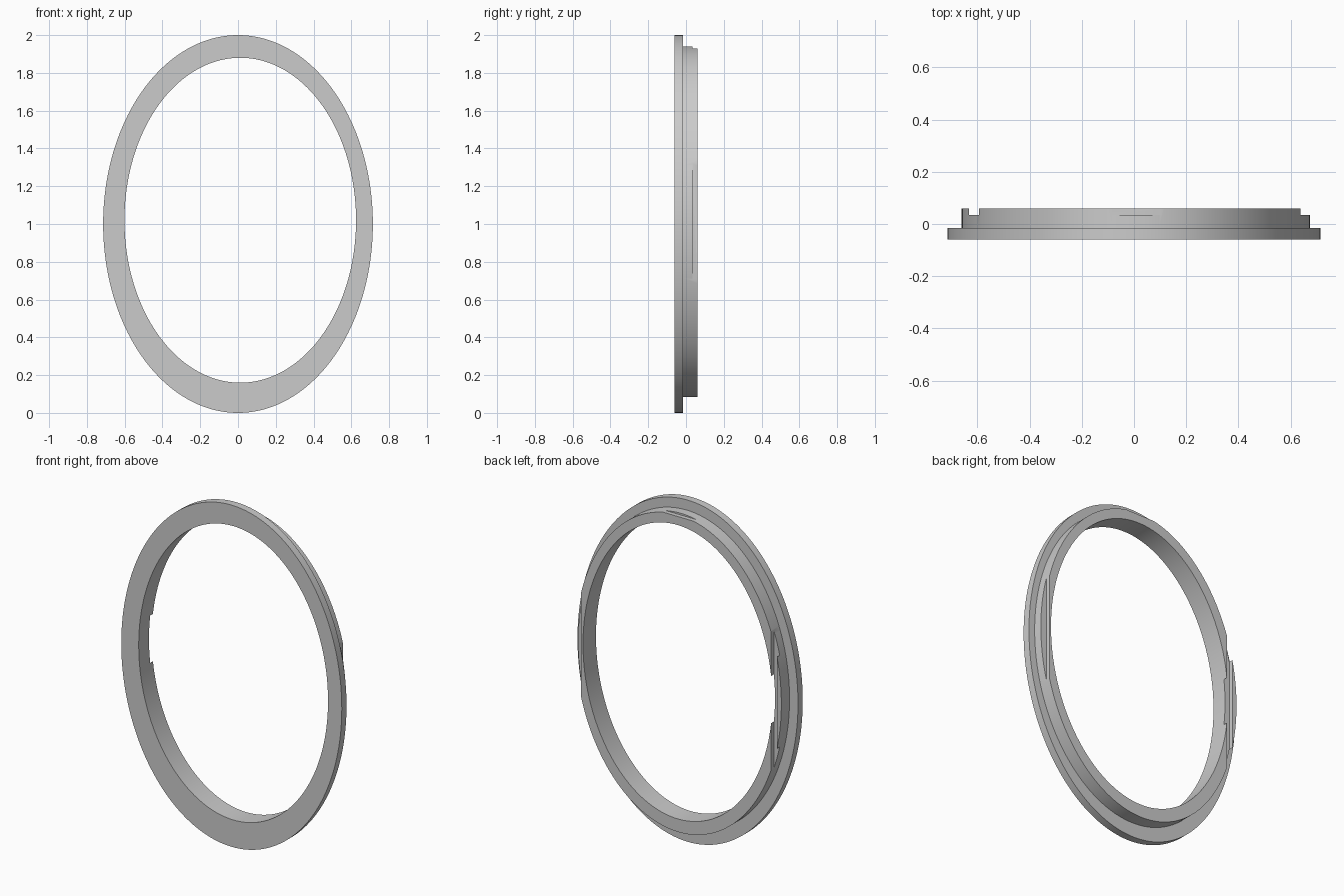
import bpy, bmesh, math

if "Cube" in bpy.data.objects:
    bpy.data.objects.remove(bpy.data.objects["Cube"])

SEGMENTS = 192
FRONT, STEP, LEDGE, BACK = -0.06, -0.016, 0.035, 0.06

grey = bpy.data.materials.new("plain grey")
grey.use_nodes = True
colour = (0.6, 0.6, 0.6, 1)
grey.diffuse_color = colour
grey.node_tree.nodes["Principled BSDF"].inputs["Base Color"].default_value = colour

# Ellipses as centre x, centre z, radius x, radius z
flange = (0, 1, 0.714, 1)
rim = (0.0075, 1.012, 0.667, 0.928)
opening = (0.012, 1.02, 0.613, 0.86)


def add_loop(bm, ellipse, y):
    cx, cz, rx, rz = ellipse
    angles = [math.tau * i / SEGMENTS for i in range(SEGMENTS)]
    return [bm.verts.new((cx + rx * math.cos(a), y, cz + rz * math.sin(a))) for a in angles]


def box(name, x, y, z):
    """Box cutter spanning the given ranges."""
    spans = (x, y, z)
    bpy.ops.mesh.primitive_cube_add(size=1, location=[(a + b) / 2 for a, b in spans])
    ob = bpy.context.object
    ob.name = name
    ob.scale = [b - a for a, b in spans]
    ob.hide_render = True
    return ob


# Oval frame: wide front flange with a narrower rim behind it
bm = bmesh.new()
section = [(flange, FRONT), (flange, STEP), (rim, STEP),
           (rim, BACK), (opening, BACK), (opening, FRONT)]
loops = [add_loop(bm, e, y) for e, y in section]
for k, a in enumerate(loops):
    b = loops[(k + 1) % len(loops)]
    for i in range(SEGMENTS):
        j = (i + 1) % SEGMENTS
        bm.faces.new((a[i], a[j], b[j], b[i]))
bmesh.ops.recalc_face_normals(bm, faces=bm.faces)
mesh = bpy.data.meshes.new("oval_frame")
bm.to_mesh(mesh)
bm.free()
frame = bpy.data.objects.new("oval_frame", mesh)
bpy.context.collection.objects.link(frame)
mesh.materials.append(grey)

# Straight ledges on the left side and top, and an upright groove on the right
cutters = [
    box("side_ledge_cutter", (0.637, 0.9), (LEDGE, 0.2), (0.4, 1.6)),
    box("top_ledge_cutter", (-0.4, 0.4), (LEDGE, 0.2), (1.93, 2.2)),
    box("groove_cutter", (-0.631, -0.593), (LEDGE, 0.2), (0.3, 1.7)),
]
bpy.ops.object.select_all(action="DESELECT")
bpy.context.view_layer.objects.active = frame
frame.select_set(True)
for cutter in cutters:
    mod = frame.modifiers.new(cutter.name, "BOOLEAN")
    mod.operation = "DIFFERENCE"
    mod.solver = "EXACT"
    mod.object = cutter
    bpy.ops.object.modifier_apply(modifier=mod.name)
    bpy.data.objects.remove(cutter)

bpy.ops.object.shade_smooth_by_angle(angle=math.radians(30))
